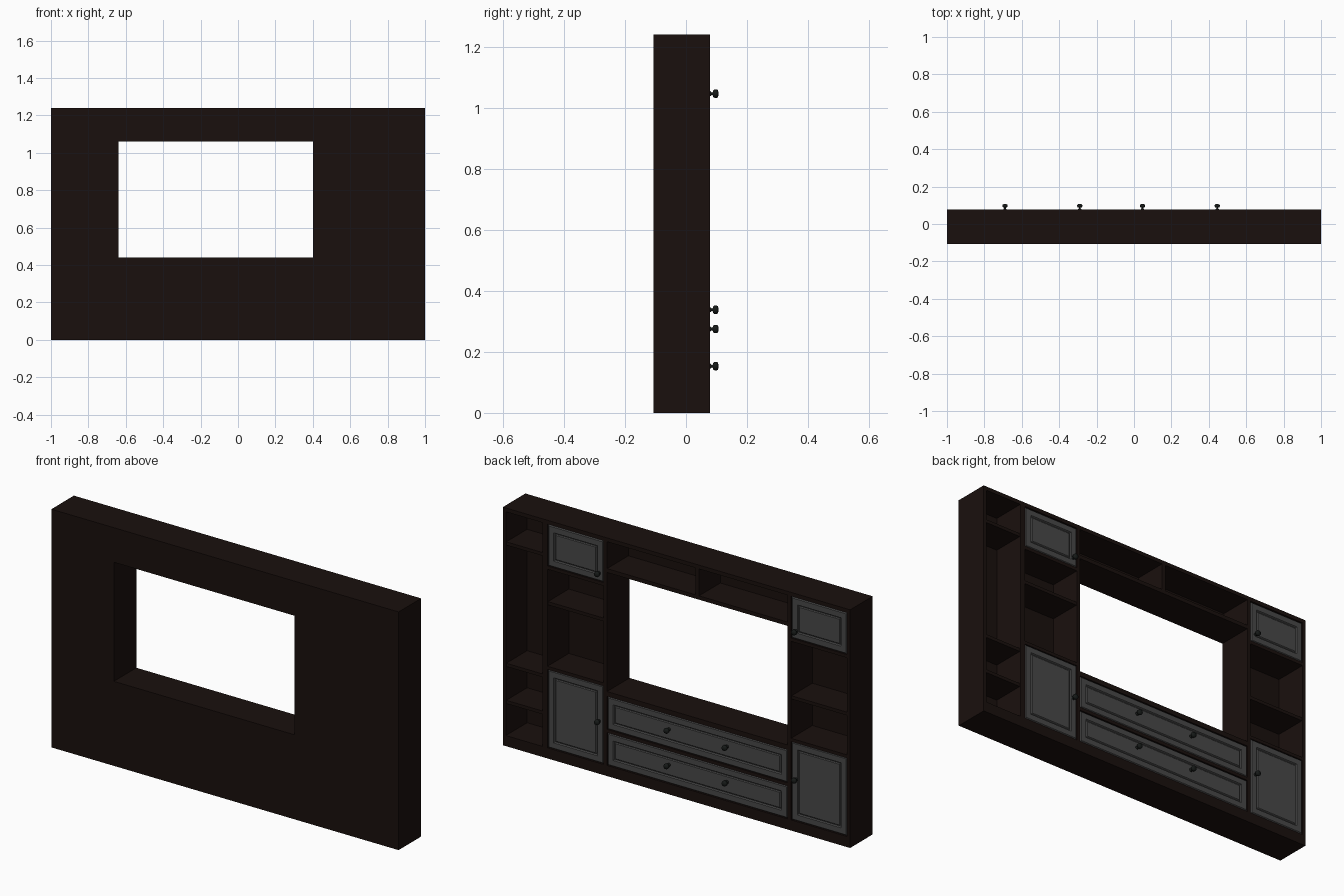
import bpy, bmesh, math
from mathutils import Matrix

if "Cube" in bpy.data.objects:
    bpy.data.objects.remove(bpy.data.objects["Cube"])

def material(name, rgb):
    m = bpy.data.materials.new(name)
    m.diffuse_color = (*rgb, 1)
    m.use_nodes = True
    m.node_tree.nodes["Principled BSDF"].inputs["Base Color"].default_value = m.diffuse_color
    return m

WOOD = material("dark_wood", (0.010, 0.005, 0.004))
GREY = material("door_grey", (0.065, 0.065, 0.065))
BLACK = material("knob_black", (0.008, 0.010, 0.009))
Y0, Y1 = -0.107, 0.078          # wall side, open side
YB = Y0 + 0.010                 # inner face of the back panel
TOP, T = 1.24, 0.02

def finish(name, bm, mat):
    bmesh.ops.recalc_face_normals(bm, faces=bm.faces[:])
    me = bpy.data.meshes.new(name)
    bm.to_mesh(me)
    bm.free()
    me.materials.append(mat)
    ob = bpy.data.objects.new(name, me)
    bpy.context.collection.objects.link(ob)
    return ob

def box_bm(x0, x1, y0, y1, z0, z1):
    bm = bmesh.new()
    mat = (Matrix.Translation(((x0 + x1) / 2, (y0 + y1) / 2, (z0 + z1) / 2))
           @ Matrix.Diagonal((x1 - x0, y1 - y0, z1 - z0, 1)))
    bmesh.ops.create_cube(bm, size=1, matrix=mat)
    return bm

def box(name, x0, x1, z0, z1, y0=YB, y1=Y1):
    return finish(name, box_bm(x0, x1, y0, y1, z0, z1), WOOD)

def panel_front(name, x0, x1, z0, z1):
    """Door or drawer front: chamfered slab with a moulded groove."""
    bm = box_bm(x0, x1, Y1 - 0.02, Y1 - 0.005, z0, z1)
    bm.normal_update()
    face = max(bm.faces, key=lambda f: f.normal.y)
    for width, depth in ((0.006, 0.005), (0.040, 0), (0.006, -0.006),
                         (0.004, 0), (0.006, 0.004)):
        bmesh.ops.inset_individual(bm, faces=[face], thickness=width, depth=depth)
    return finish(name, bm, GREY)

def knob(name, x, z):
    """Turned knob: profile of (radius, y) swept round the y axis."""
    profile = [(0, 0.070), (0.009, 0.076), (0.008, 0.080), (0.0045, 0.084),
               (0.0045, 0.087), (0.012, 0.090), (0.0138, 0.094), (0.0138, 0.101),
               (0.0115, 0.105), (0, 0.107)]
    bm = bmesh.new()
    vs = [bm.verts.new((x + r, y, z)) for r, y in profile]
    es = [bm.edges.new(p) for p in zip(vs, vs[1:])]
    bmesh.ops.spin(bm, geom=vs + es, cent=(x, 0, z), axis=(0, 1, 0),
                   angle=2 * math.pi, steps=20)
    bmesh.ops.remove_doubles(bm, verts=bm.verts[:], dist=1e-5)
    for f in bm.faces:
        f.smooth = True
    return finish(name, bm, BLACK)

# back panel around the screen opening
for n, x0, x1, z0, z1 in (("left", -1, -0.64, 0, TOP), ("right", 0.40, 1, 0, TOP),
                          ("bottom", -0.64, 0.40, 0, 0.44), ("top", -0.64, 0.40, 1.06, TOP)):
    box("back_panel_" + n, x0, x1, z0, z1, Y0, YB)

# plinth, top board, uprights
box("plinth", -1, 1, 0, 0.055)
box("top_board", -1, 1, TOP - T, TOP)
for n, x0, x1 in (("end_left", -1, -0.983), ("divider_left", -0.66, -0.64),
                  ("divider_right", 0.40, 0.42), ("divider_bookcase", 0.743, 0.772),
                  ("end_right", 0.983, 1)):
    box(n, x0, x1, 0.055, TOP - T)

# narrow bookcase shelves
for i, z in enumerate((0.237, 0.43, 1.062)):
    box(f"bookcase_shelf_{i}", 0.772, 0.983, z - 0.017, z, y1=Y1 - 0.004)

# two cupboard columns: lower door, open shelves, upper door
for side, x0, x1, kx, shelf in (("left", -0.983, -0.66, -0.69, 0.70),
                                ("right", 0.42, 0.743, 0.445, 0.815)):
    box(side + "_lower_cabinet_top", x0, x1, 0.463, 0.48)
    box(side + "_open_shelf", x0, x1, shelf - 0.017, shelf, y1=Y1 - 0.004)
    box(side + "_upper_cabinet_floor", x0, x1, 0.985, 1.002)
    panel_front(side + "_lower_door", x0 + 0.003, x1 - 0.003, 0.058, 0.462)
    panel_front(side + "_upper_door", x0 + 0.003, x1 - 0.003, 1.004, 1.217)
    knob(side + "_lower_knob", kx, 0.275)
    knob(side + "_upper_knob", kx, 1.046)

# centre: drawers below the opening, bridge niche above it
box("screen_shelf", -0.64, 0.40, 0.415, 0.44)
box("drawer_rail", -0.64, 0.40, 0.226, 0.243)
for i, (z0, z1, kz) in enumerate(((0.058, 0.224, 0.153), (0.245, 0.413, 0.338))):
    panel_front(f"drawer_{i}", -0.637, 0.397, z0, z1)
    for j, kx in enumerate((-0.29, 0.045)):
        knob(f"drawer_{i}_knob_{j}", kx, kz)
box("bridge_floor", -0.64, 0.40, 1.06, 1.08)
box("bridge_divider", -0.13, -0.11, 1.08, TOP - T)
